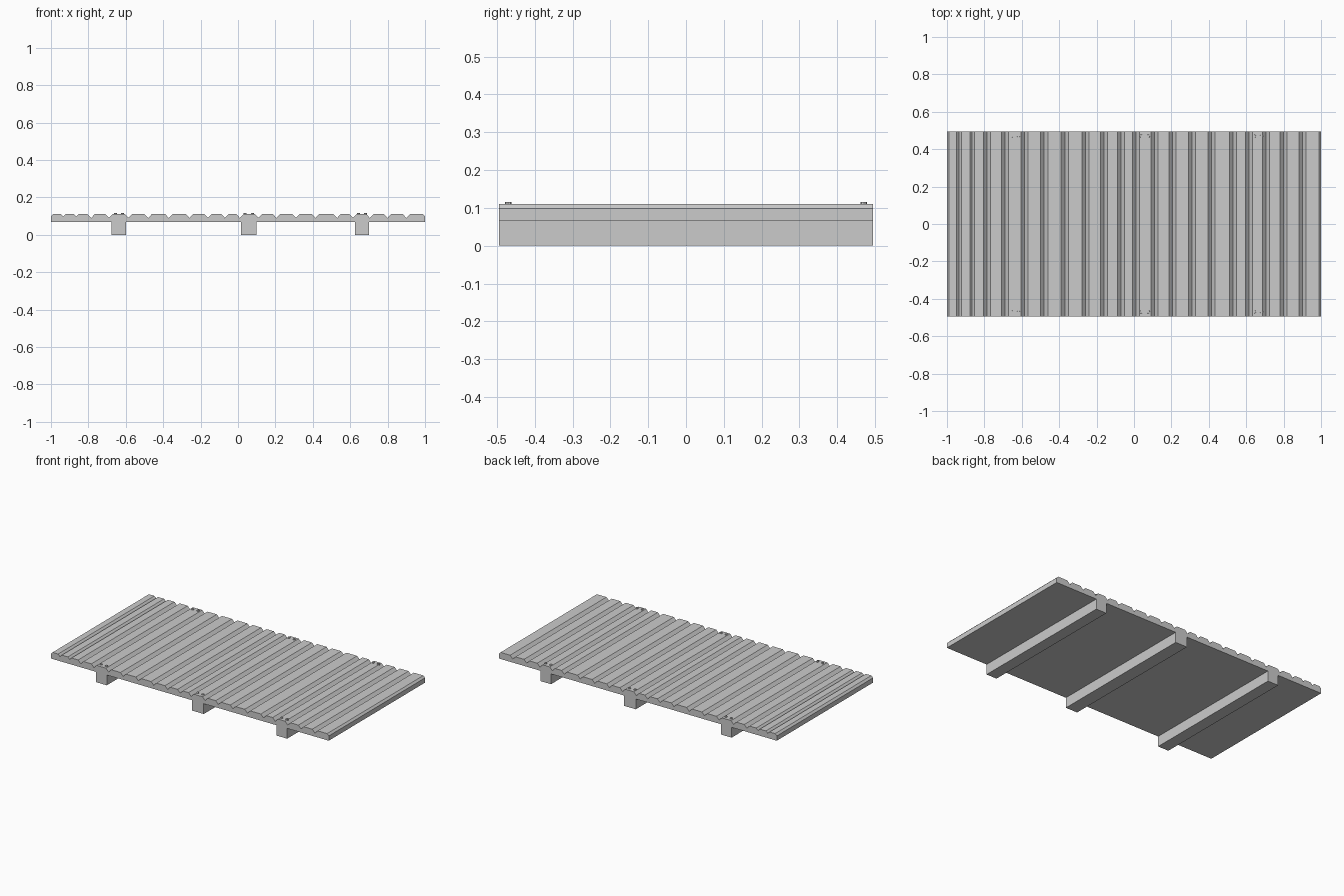
import bpy, bmesh
from mathutils import Matrix

if "Cube" in bpy.data.objects:
    bpy.data.objects.remove(bpy.data.objects["Cube"])

HALF_Y = 0.495
DECK_BOTTOM, DECK_TOP = 0.067, 0.11
GROOVES = [-0.935, -0.865, -0.785, -0.69, -0.585, -0.48, -0.37, -0.26, -0.16, -0.07,
           0.01, 0.11, 0.205, 0.31, 0.415, 0.53, 0.615, 0.705, 0.80, 0.90]
JOISTS = [(-0.675, -0.598), (0.015, 0.10), (0.625, 0.70)]


def add_object(name, bm):
    bmesh.ops.recalc_face_normals(bm, faces=bm.faces)
    mesh = bpy.data.meshes.new(name)
    bm.to_mesh(mesh)
    bm.free()
    obj = bpy.data.objects.new(name, mesh)
    bpy.context.collection.objects.link(obj)
    return obj


def extrude_profile(name, points):
    """Extrude an xz outline along the full depth."""
    bm = bmesh.new()
    face = bm.faces.new([bm.verts.new((x, -HALF_Y, z)) for x, z in points])
    result = bmesh.ops.extrude_face_region(bm, geom=[face])
    verts = [v for v in result["geom"] if isinstance(v, bmesh.types.BMVert)]
    bmesh.ops.translate(bm, verts=verts, vec=(0, 2 * HALF_Y, 0))
    return add_object(name, bm)


# Plank deck: one slab with chamfered grooves between the planks
profile = [(-1, DECK_BOTTOM), (-1, 0.098), (-0.988, DECK_TOP)]
for i, x in enumerate(GROOVES):
    depth = 0.013 if i < 2 else 0.02
    half = 0.013 if i < 2 else 0.019
    profile += [(x - half, DECK_TOP), (x, DECK_TOP - depth), (x + half, DECK_TOP)]
profile += [(0.988, DECK_TOP), (1, 0.098), (1, DECK_BOTTOM)]
extrude_profile("plank_deck", profile)

# Support joists and a pair of nail heads at each end of every joist
for i, (x0, x1) in enumerate(JOISTS):
    extrude_profile(f"joist_{i + 1}", [(x0, 0), (x1, 0), (x1, DECK_BOTTOM), (x0, DECK_BOTTOM)])
    bm = bmesh.new()
    for side in (-1, 1):
        for offset in (-0.019, 0.019):
            place = Matrix.Translation(((x0 + x1) / 2 + offset, side * 0.47, 0.109))
            bmesh.ops.create_cone(bm, cap_ends=True, segments=8, radius1=0.009,
                                  radius2=0.008, depth=0.013, matrix=place)
    add_object(f"nail_heads_{i + 1}", bm)
